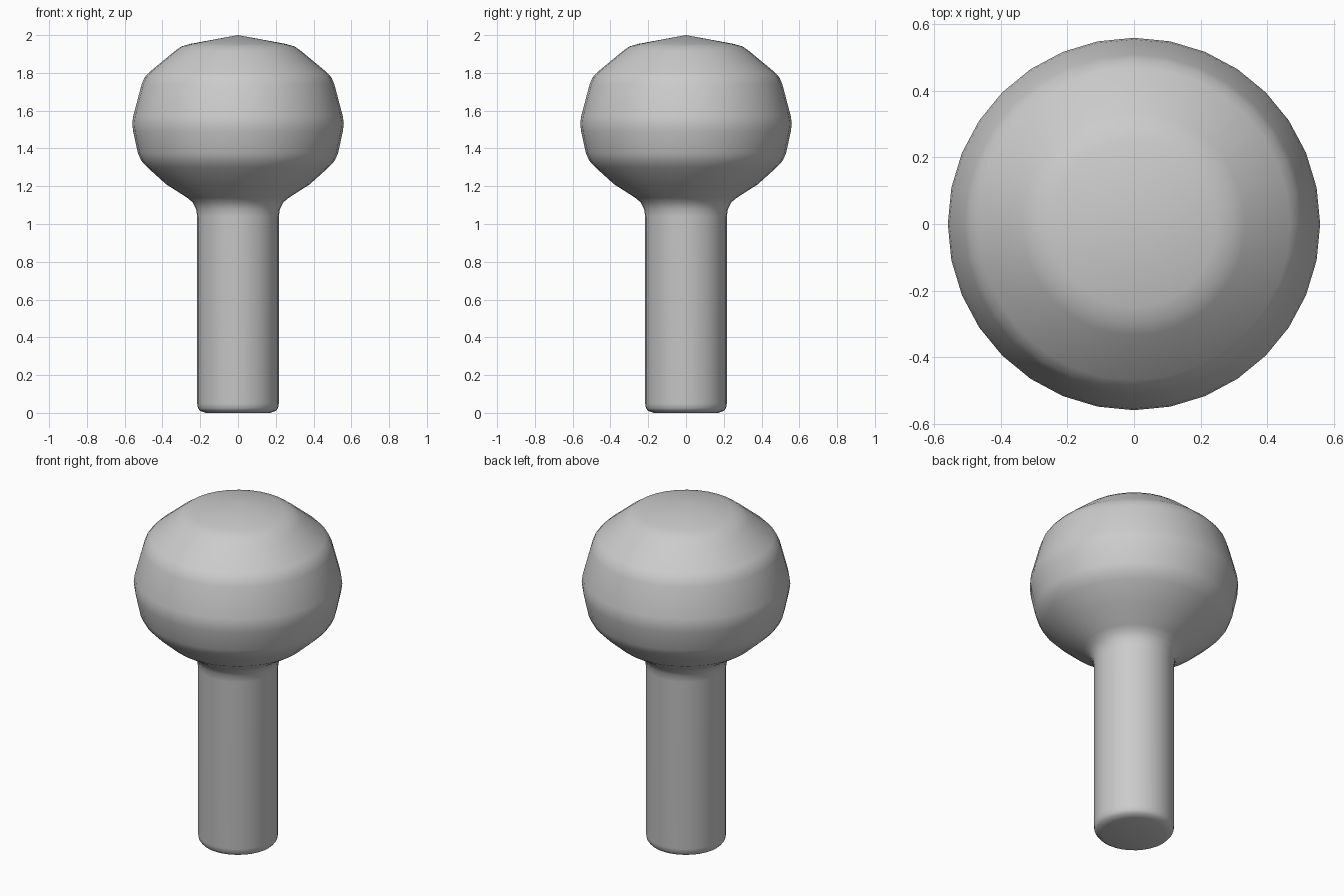
import bpy
import bmesh
from math import cos, sin, tau

cube = bpy.data.objects.get("Cube")
if cube:
    bpy.data.objects.remove(cube, do_unlink=True)

SIDES = 32

grey = bpy.data.materials.new("plain grey")
grey.use_nodes = True
grey.diffuse_color = (0.6, 0.6, 0.6, 1)
grey.node_tree.nodes["Principled BSDF"].inputs["Base Color"].default_value = (0.6, 0.6, 0.6, 1)

# Radius and height, from the stem base up to the crown
profile = [
    (0.17, 0.0), (0.2, 0.01), (0.212, 0.025), (0.216, 0.05),   # rounded foot
    (0.216, 1.04), (0.222, 1.08), (0.24, 1.115), (0.27, 1.14),  # stem and neck
    (0.38, 1.21), (0.48, 1.3), (0.512, 1.335), (0.53, 1.375),   # underside
    (0.555, 1.49), (0.56, 1.53), (0.555, 1.57),                 # widest band
    (0.51, 1.74), (0.495, 1.775), (0.47, 1.803),                # shoulder
    (0.335, 1.915), (0.3, 1.94), (0.25, 1.954),                 # upper rim
]

# Stack rings of vertices and bridge them into one continuous skin
bm = bmesh.new()
rings = [[bm.verts.new((r * cos(tau * i / SIDES), r * sin(tau * i / SIDES), z))
          for i in range(SIDES)] for r, z in profile]
for low, high in zip(rings, rings[1:]):
    for i in range(SIDES):
        j = (i + 1) % SIDES
        bm.faces.new((low[i], low[j], high[j], high[i]))

# Flat foot and shallow pointed crown
bm.faces.new(rings[0][::-1])
tip = bm.verts.new((0, 0, 2))
for i in range(SIDES):
    bm.faces.new((rings[-1][i], rings[-1][(i + 1) % SIDES], tip))
for face in bm.faces:
    face.smooth = True

mesh = bpy.data.meshes.new("knob_with_stem")
bm.to_mesh(mesh)
bm.free()
mesh.materials.append(grey)
knob = bpy.data.objects.new("knob_with_stem", mesh)
bpy.context.collection.objects.link(knob)
